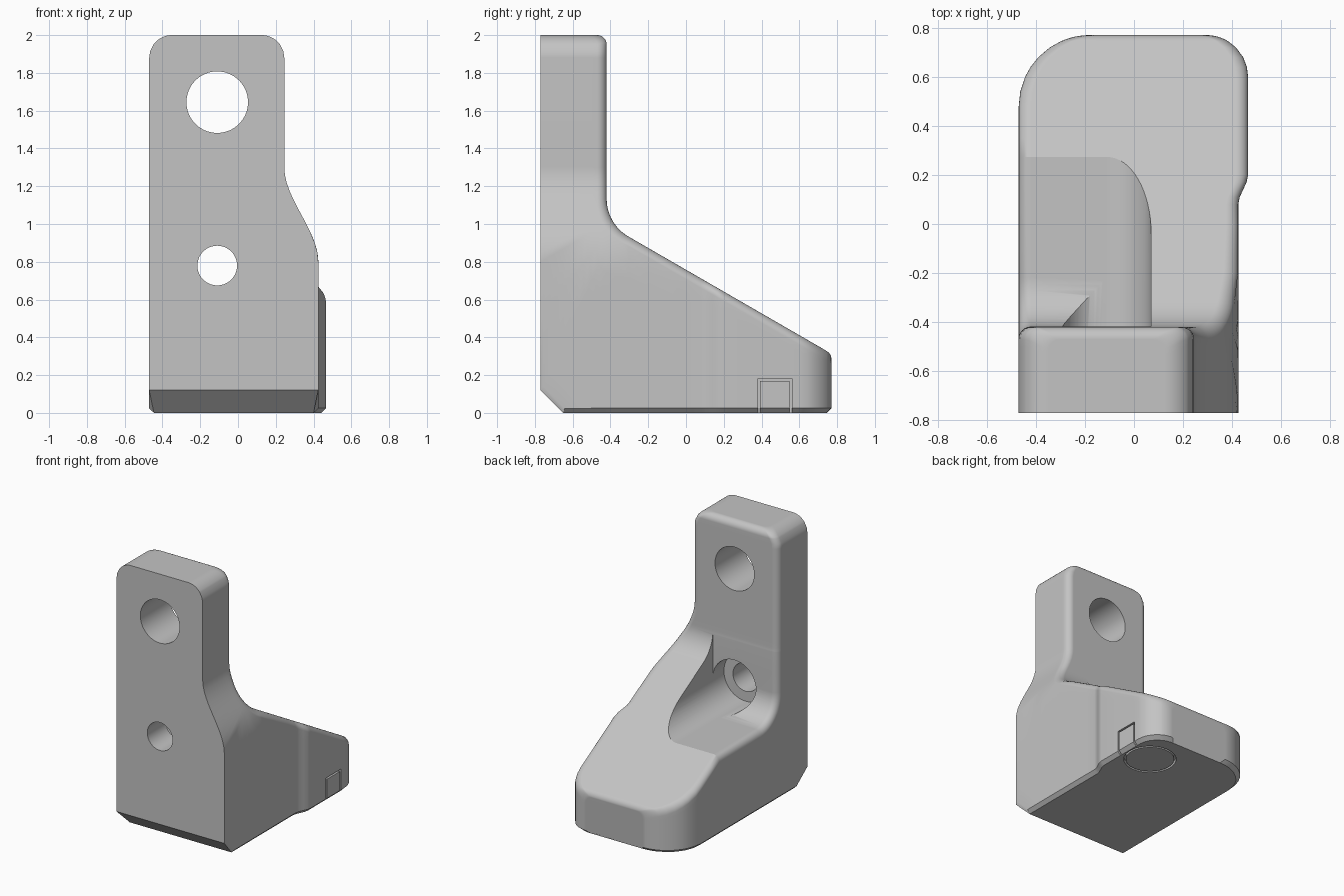
import bpy, bmesh
from math import sin, cos, pi, sqrt, radians
from mathutils import Matrix, Vector

if "Cube" in bpy.data.objects:
    bpy.data.objects.remove(bpy.data.objects["Cube"], do_unlink=True)

grey = bpy.data.materials.new("plain grey")
grey.use_nodes = True
grey.diffuse_color = (0.55, 0.55, 0.55, 1)
for node in grey.node_tree.nodes:
    if node.type == 'BSDF_PRINCIPLED':
        node.inputs["Base Color"].default_value = grey.diffuse_color

ROUND = 0.05      # edge radius
CHAMFER = 0.025   # bottom edge chamfer
HOLE_X = -0.11


def finish(name, bm):
    bmesh.ops.recalc_face_normals(bm, faces=bm.faces)
    mesh = bpy.data.meshes.new(name)
    bm.to_mesh(mesh)
    bm.free()
    obj = bpy.data.objects.new(name, mesh)
    bpy.context.collection.objects.link(obj)
    mesh.materials.append(grey)
    return obj


def loft(name, sections, cyclic=False):
    """Skin a row of closed sections that share one point count."""
    bm = bmesh.new()
    rings = [[bm.verts.new(p) for p in s] for s in sections]
    n = len(rings[0])
    pairs = list(zip(rings, rings[1:]))
    if cyclic:
        pairs.append((rings[-1], rings[0]))
    else:
        bm.faces.new(rings[0])
        bm.faces.new(rings[-1])
    for a, b in pairs:
        for i in range(n):
            j = (i + 1) % n
            bm.faces.new((a[i], a[j], b[j], b[i]))
    return finish(name, bm)


def cylinder_y(name, r, x, z, y0, y1):
    bm = bmesh.new()
    m = Matrix.Translation((x, (y0 + y1) / 2, z)) @ Matrix.Rotation(pi / 2, 4, 'X')
    bmesh.ops.create_cone(bm, cap_ends=True, segments=64, radius1=r, radius2=r,
                          depth=y1 - y0, matrix=m)
    return finish(name, bm)


def box(name, lo, hi):
    lo, hi = Vector(lo), Vector(hi)
    bm = bmesh.new()
    m = Matrix.Translation((lo + hi) / 2) @ Matrix.Diagonal((*(hi - lo), 1))
    bmesh.ops.create_cube(bm, size=1, matrix=m)
    return finish(name, bm)


def arc(cy, cz, r, a0, a1, n):
    return [(cy + r * cos(radians(a0 + (a1 - a0) * i / n)),
             cz + r * sin(radians(a0 + (a1 - a0) * i / n))) for i in range(n + 1)]


def smooth(lo, hi, v):
    t = min(1, max(0, (v - lo) / (hi - lo)))
    return t * t * (3 - 2 * t)


def corner(r, d):
    """Inset of a rounded corner at distance d past its start."""
    d = min(r, max(0, d))
    return r - sqrt(r * r - d * d)


def left_limit(y, z):
    return -0.47 + corner(0.12, z - 1.88) + corner(0.29, y - 0.48)


def right_limit(y, z):
    x = 0.425 - 0.18 * smooth(0.8, 1.3, z) + 0.04 * smooth(0.08, 0.2, y)
    return x - corner(0.12, z - 1.88) - corner(0.17, y - 0.6)


def body_section(p, q):
    """Slice from outer point q to inner profile point p, with rounded top edges."""
    p, q = Vector(p), Vector(q)
    length = (p - q).length
    on_floor = q.y < 0.001
    span = length - ROUND - CHAMFER
    steps = [(0, CHAMFER if on_floor else 0)]
    steps += [(CHAMFER + span * i / 10, 0) for i in range(11)]
    for i in range(1, 7):
        a = pi / 2 * i / 6
        steps.append((length - ROUND * (1 - sin(a)), ROUND * (1 - cos(a))))
    left, right = [], []
    for s, inset in steps:
        y, z = q + (p - q) * (s / length)
        x0, x1 = left_limit(y, z) + inset, right_limit(y, z) - inset
        if s == 0 and on_floor and y > 0.5:
            y -= (y - 0.5) / 0.27 * CHAMFER
        left.append((x0, y, z))
        right.append((x1, y, z))
    return left + right[::-1]


# Bracket body: upright plate, fillet, then sloping foot
pairs = [(p, (-0.77, p[1])) for p in arc(-0.47, 1.95, ROUND, 90, 0, 8)]
pairs += [((-0.42, z), (-0.77, z)) for z in (1.915, 1.88, 1.3, 1.26, 1.22, 1.175)]
outer = [(-0.77, z) for z in (1.133, 1.08, 1.02, 0.96, 0.9, 0.85, 0.8, 0.5, 0.12)]
outer += [(y, 0) for y in (-0.65, -0.55, -0.45, -0.305)]
pairs += list(zip(arc(-0.19, 1.133, 0.23, 180, 240, 12), outer))
for y in (-0.2, 0, 0.08, 0.11, 0.14, 0.17, 0.2, 0.35, 0.48, 0.54, 0.6, 0.64, 0.68, 0.72):
    pairs.append(((y, 1 - 0.577 * (y + 0.42)), (y, 0)))
pairs += [(p, (p[0], 0)) for p in arc(0.72, 0.284, ROUND, 60, 0, 6)]
body = loft("bracket_body", [body_section(p, q) for p, q in pairs])

# Side pocket: flat floor with a fillet up to the plate and a rounded outer edge
WALL = -0.418
path = [((WALL, 1.16), (0, 1))] + [((WALL, 0.95), (0, 1))]
path = [(p, (1, 0)) for p, _ in path]
path += [((y, z), ((WALL + 0.2 - y) / 0.2, (0.8 - z) / 0.2))
         for y, z in arc(WALL + 0.2, 0.8, 0.2, 180, 270, 12)]
path.append(((0.45, 0.6), (0, 1)))
sections = []
for k, ((y, z), (ny, nz)) in enumerate(path):
    edge = [(-0.6, -ROUND)]
    for i in range(7):
        a = pi / 2 * i / 6
        edge.append((-0.42 - ROUND * cos(a), ROUND * (sin(a) - 1)))
    edge.append((HOLE_X, 0))
    far_z = 1.16 - 0.06 * k / (len(path) - 1)
    sections.append([(x, y + ny * d, z + nz * d) for x, d in edge]
                    + [(HOLE_X, 0.45, far_z), (-0.6, 0.45, far_z)])
cutters = [loft("side_pocket_cutter", sections)]

# Screw channel and the two through holes
cutters += [
    box("channel_cutter", (HOLE_X - 0.01, WALL, 0.78), (0.07, 0.45, 1.16)),
    cylinder_y("screw_head_cutter", 0.18, HOLE_X, 0.78, -0.55, 0.5),
    cylinder_y("screw_hole_cutter", 0.105, HOLE_X, 0.78, -0.9, -0.45),
    cylinder_y("upper_hole_cutter", 0.163, HOLE_X, 1.645, -0.9, -0.3),
]

# Thin grooves: a tab outline on the side and a ring underneath
cutters += [
    box("tab_groove_front", (0.44, 0.38, -0.02), (0.5, 0.393, 0.17)),
    box("tab_groove_back", (0.44, 0.547, -0.02), (0.5, 0.56, 0.17)),
    box("tab_groove_top", (0.44, 0.38, 0.169), (0.5, 0.56, 0.182)),
]
ring = []
for i in range(48):
    c, s = cos(2 * pi * i / 48), sin(2 * pi * i / 48)
    ring.append([(0.25 + r * c, 0.47 + r * s, z)
                 for r, z in ((0.168, -0.02), (0.182, -0.02), (0.182, 0.03), (0.168, 0.03))])
cutters.append(loft("ring_groove", ring, cyclic=True))

# Cut everything out of the body
bpy.ops.object.select_all(action='DESELECT')
bpy.context.view_layer.objects.active = body
body.select_set(True)
for cutter in cutters:
    cutter.hide_render = True
    mod = body.modifiers.new(cutter.name, 'BOOLEAN')
    mod.operation = 'DIFFERENCE'
    mod.solver = 'EXACT'
    mod.object = cutter
    bpy.ops.object.modifier_apply(modifier=mod.name)
    bpy.data.objects.remove(cutter, do_unlink=True)

bpy.ops.object.shade_smooth_by_angle(angle=radians(28))
weighted = body.modifiers.new("weighted_normals", 'WEIGHTED_NORMAL')
weighted.keep_sharp = True
